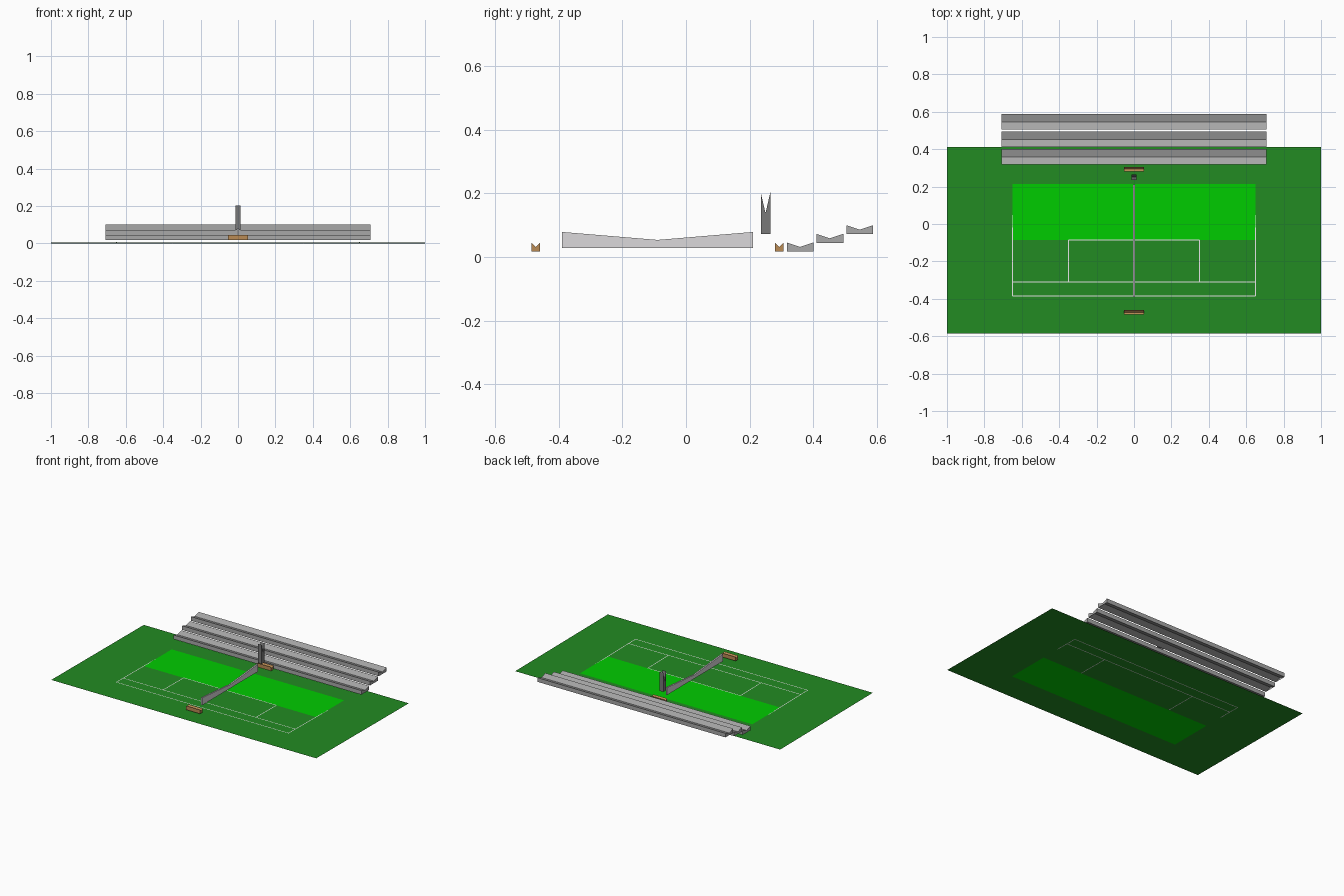
import bpy
import bmesh

cube = bpy.data.objects.get("Cube")
if cube:
    bpy.data.objects.remove(cube, do_unlink=True)


def material(name, *srgb):
    """Flat material from display colour values."""
    col = [((c + 0.055) / 1.055) ** 2.4 if c > 0.04 else c / 12.92 for c in srgb] + [1.0]
    mat = bpy.data.materials.new(name)
    mat.use_nodes = True
    mat.diffuse_color = col
    mat.node_tree.nodes["Principled BSDF"].inputs["Base Color"].default_value = col
    return mat


grass = material("grass_green", 0.133, 0.545, 0.133)
bright = material("bright_green", 0.0, 0.8, 0.0)
chalk = material("line_white", 0.93, 0.92, 0.93)
net_grey = material("net_light_grey", 0.86, 0.85, 0.86)
stand_grey = material("stand_grey", 0.66, 0.66, 0.66)
tower_grey = material("tower_dark_grey", 0.47, 0.47, 0.47)
wood = material("bench_brown", 0.73, 0.545, 0.33)


def finish(name, bm, mat):
    mesh = bpy.data.meshes.new(name)
    bm.to_mesh(mesh)
    bm.free()
    mesh.materials.append(mat)
    obj = bpy.data.objects.new(name, mesh)
    bpy.context.collection.objects.link(obj)


def notched_block(name, half_width, y0, y1, z0, z1, mat):
    """Block along x, made of two wedges meeting point to point at its middle."""
    bm = bmesh.new()
    ym, zm = (y0 + y1) / 2, (z0 + z1) / 2
    profile = [(y0, z0), (y0, z1), (ym, zm), (y1, z1), (y1, z0)]
    a, b = [[bm.verts.new((x, y, z)) for y, z in profile]
            for x in (-half_width, half_width)]
    # Walls, top slopes and hollow underside
    for i, j in ((0, 1), (1, 2), (2, 3), (3, 4), (4, 2), (2, 0)):
        bm.faces.new((a[i], b[i], b[j], a[j]))
    # Ends, closed below the notch
    for i, j in ((0, 1), (3, 4), (4, 0)):
        bm.faces.new((a[i], a[j], a[2]))
        bm.faces.new((b[j], b[i], b[2]))
    finish(name, bm, mat)


CENTRE, LEVEL = -0.086, 0.003


def add_sheet(bm, x0, x1, y0, y1, slope, lift=0.0):
    """Thin sheet sloping along y about the centre of the court."""
    bm.faces.new([bm.verts.new((x, y, LEVEL + lift - slope * (y - CENTRE)))
                  for x, y in ((x0, y0), (x1, y0), (x1, y1), (x0, y1))])


# Ground slopes very slightly, so the level court shows through on one half
bm = bmesh.new()
add_sheet(bm, -1, 1, CENTRE - 0.499, CENTRE + 0.499, 0.006)
finish("court_ground", bm, grass)
bm = bmesh.new()
add_sheet(bm, -0.65, 0.65, CENTRE - 0.3, CENTRE + 0.3, 0)
finish("court_surface", bm, bright)

# Painted lines
W = 0.0025
bm = bmesh.new()
for s in (-1, 1):
    for dist in (0.298, 0.223):
        y = CENTRE + s * dist
        add_sheet(bm, -0.65, 0.65, y - W, y + W, 0.012, 0.0008)
    x = s * 0.65
    add_sheet(bm, x - W, x + W, CENTRE - 0.3, CENTRE + 0.3, 0.012, 0.0008)
    x = s * 0.35
    add_sheet(bm, x - W, x + W, CENTRE - 0.225, CENTRE + 0.225, 0.012)
add_sheet(bm, -0.35, 0.35, CENTRE - W, CENTRE + W, 0, 0.0008)
finish("court_lines", bm, chalk)

# Net across the court, sagging in the middle
notched_block("net", 0.005, -0.39, 0.211, 0.029, 0.079, net_grey)

# Player benches on both sides
for name, y in (("front_bench", -0.472), ("back_bench", 0.293)):
    notched_block(name, 0.053, y - 0.013, y + 0.013, 0.018, 0.045, wood)

# Umpire tower
notched_block("umpire_tower", 0.014, 0.235, 0.265, 0.073, 0.203, tower_grey)

# Three rising spectator rows
for i in range(3):
    y, z = 0.317 + 0.0935 * i, 0.018 + 0.027 * i
    notched_block(f"stand_row_{i + 1}", 0.709, y, y + 0.084, z, z + 0.028, stand_grey)
